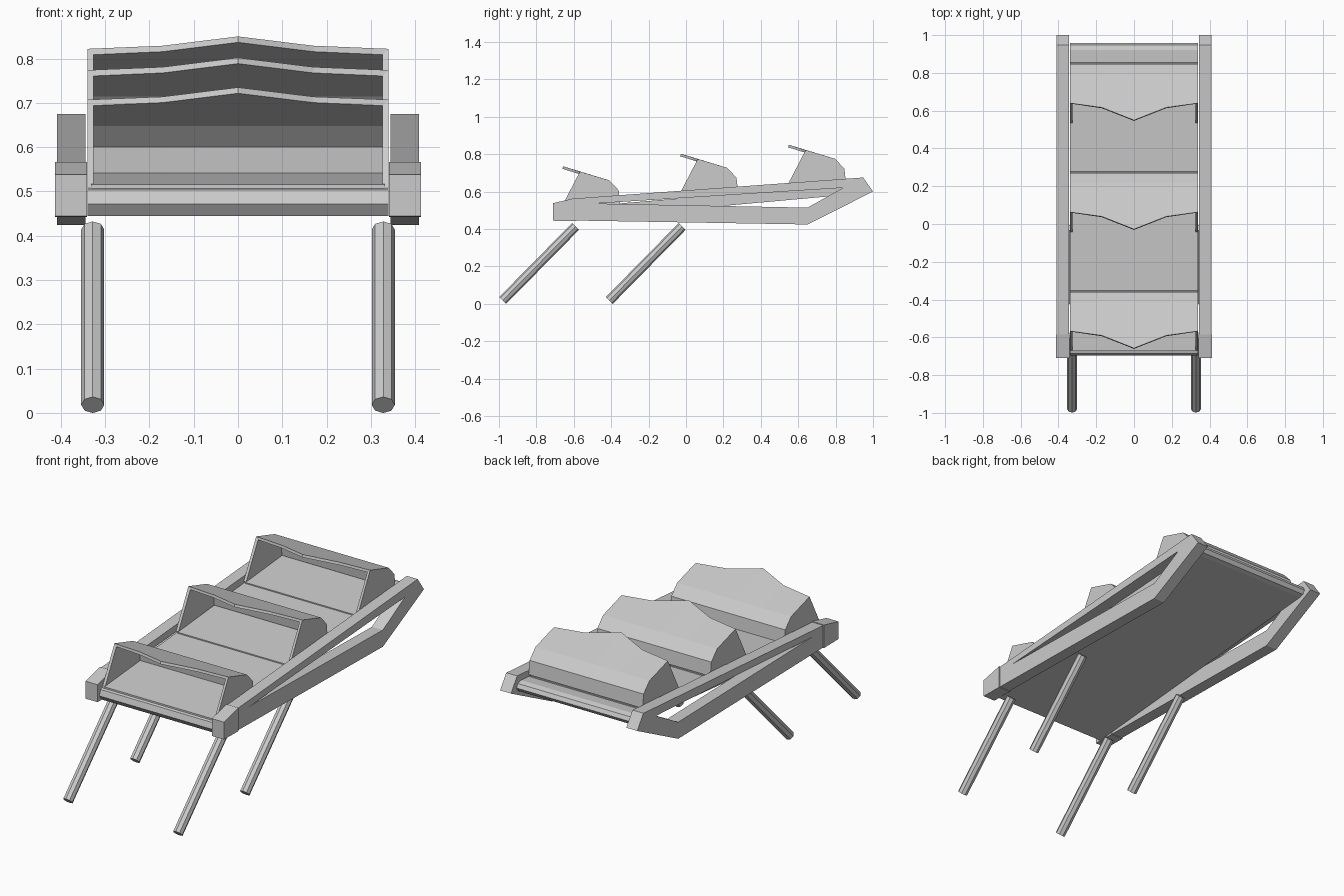
import bpy, bmesh
from mathutils import Vector

if "Cube" in bpy.data.objects:
    bpy.data.objects.remove(bpy.data.objects["Cube"])


def make_object(name, bm):
    mesh = bpy.data.meshes.new(name)
    bm.to_mesh(mesh)
    bm.free()
    obj = bpy.data.objects.new(name, mesh)
    bpy.context.collection.objects.link(obj)
    return obj


def extrude_yz(name, points, faces, x0, x1):
    """Extrude flat (y, z) faces from x0 to x1."""
    bm = bmesh.new()
    verts = [bm.verts.new((x0, y, z)) for y, z in points]
    flat = [bm.faces.new([verts[i] for i in f]) for f in faces]
    res = bmesh.ops.extrude_face_region(bm, geom=flat, use_keep_orig=True)
    moved = [g for g in res["geom"] if isinstance(g, bmesh.types.BMVert)]
    bmesh.ops.translate(bm, verts=moved, vec=(x1 - x0, 0, 0))
    bmesh.ops.recalc_face_normals(bm, faces=bm.faces)
    return make_object(name, bm)


def prism(name, points, x0, x1):
    return extrude_yz(name, points, [range(len(points))], x0, x1)


# Side frames: long wedge outline with a triangular opening, plus front blocks
FRAME = [(-0.705, 0.447), (0.65, 0.424), (1.0, 0.60), (0.947, 0.675),
         (-0.594, 0.563), (-0.705, 0.535),
         (-0.487, 0.536), (0.65, 0.514), (0.84, 0.62)]
FRAME_FACES = [(0, 1, 7, 6), (1, 2, 8, 7), (2, 3, 8), (3, 4, 6, 8), (4, 5, 0, 6)]
BLOCK = [(-0.71, 0.444), (-0.585, 0.442), (-0.585, 0.567), (-0.71, 0.538)]
for side, s in (("left", -1), ("right", 1)):
    extrude_yz(side + "_frame", FRAME, FRAME_FACES, s * 0.344, s * 0.409)
    prism(side + "_front_block", BLOCK, s * 0.341, s * 0.413)

# Sloping bed with rounded front and back ends
prism("bed", [(-0.675, 0.445), (-0.695, 0.472), (-0.685, 0.503), (-0.66, 0.511),
              (0.92, 0.643), (0.947, 0.635), (0.958, 0.615), (0.945, 0.595),
              (0.92, 0.588)], -0.34, 0.34)

# Hoods: folded roof with a pointed front edge and side walls
STATIONS = [(-0.34, -0.567, 0.707), (-0.17, -0.59, 0.714), (0, -0.657, 0.735),
            (0.17, -0.59, 0.714), (0.34, -0.567, 0.707)]
BACK = [(-0.41, 0.66), (-0.36, 0.607), (-0.352, 0.533)]


def hood(name, dy, dz):
    bm = bmesh.new()
    rows = [[bm.verts.new((x, y + dy, z + dz)) for y, z in [(yf, zf)] + BACK]
            for x, yf, zf in STATIONS]
    for a, b in zip(rows, rows[1:]):
        for j in range(3):
            bm.faces.new((a[j], b[j], b[j + 1], a[j + 1]))
    for row, x, right in ((rows[0], -0.34, False), (rows[-1], 0.34, True)):
        foot = bm.verts.new((x, -0.672 + dy, 0.505 + dz))
        loop = [foot] + row[::-1]
        bm.faces.new(loop if right else loop[::-1])
    obj = make_object(name, bm)
    mod = obj.modifiers.new("thickness", "SOLIDIFY")
    mod.thickness = 0.014
    mod.offset = -1
    mod.use_even_offset = True


for name, dy, dz in (("front", 0, 0), ("middle", 0.63, 0.067), ("back", 1.207, 0.115)):
    hood(name + "_hood", dy, dz)
    # Thin floor plate under each hood
    y0, y1 = -0.672 + dy, -0.355 + dy
    z0, z1 = (0.511 + (y + 0.66) * 0.0835 for y in (y0, y1))
    prism(name + "_floor", [(y0, z0 - 0.01), (y1, z1 - 0.01),
                            (y1, z1 + 0.006), (y0, z0 + 0.006)], -0.332, 0.332)

# Slanted eight-sided legs
for row, y in (("front", -0.98), ("rear", -0.41)):
    for side, s in (("left", -1), ("right", 1)):
        lo, hi = Vector((s * 0.328, y, 0.018)), Vector((s * 0.328, y + 0.39, 0.414))
        bm = bmesh.new()
        bmesh.ops.create_cone(bm, cap_ends=True, segments=8, radius1=0.026,
                              radius2=0.026, depth=(hi - lo).length)
        obj = make_object(f"{row}_{side}_leg", bm)
        obj.location = (lo + hi) / 2
        obj.rotation_euler = (hi - lo).to_track_quat("Z", "Y").to_euler()
